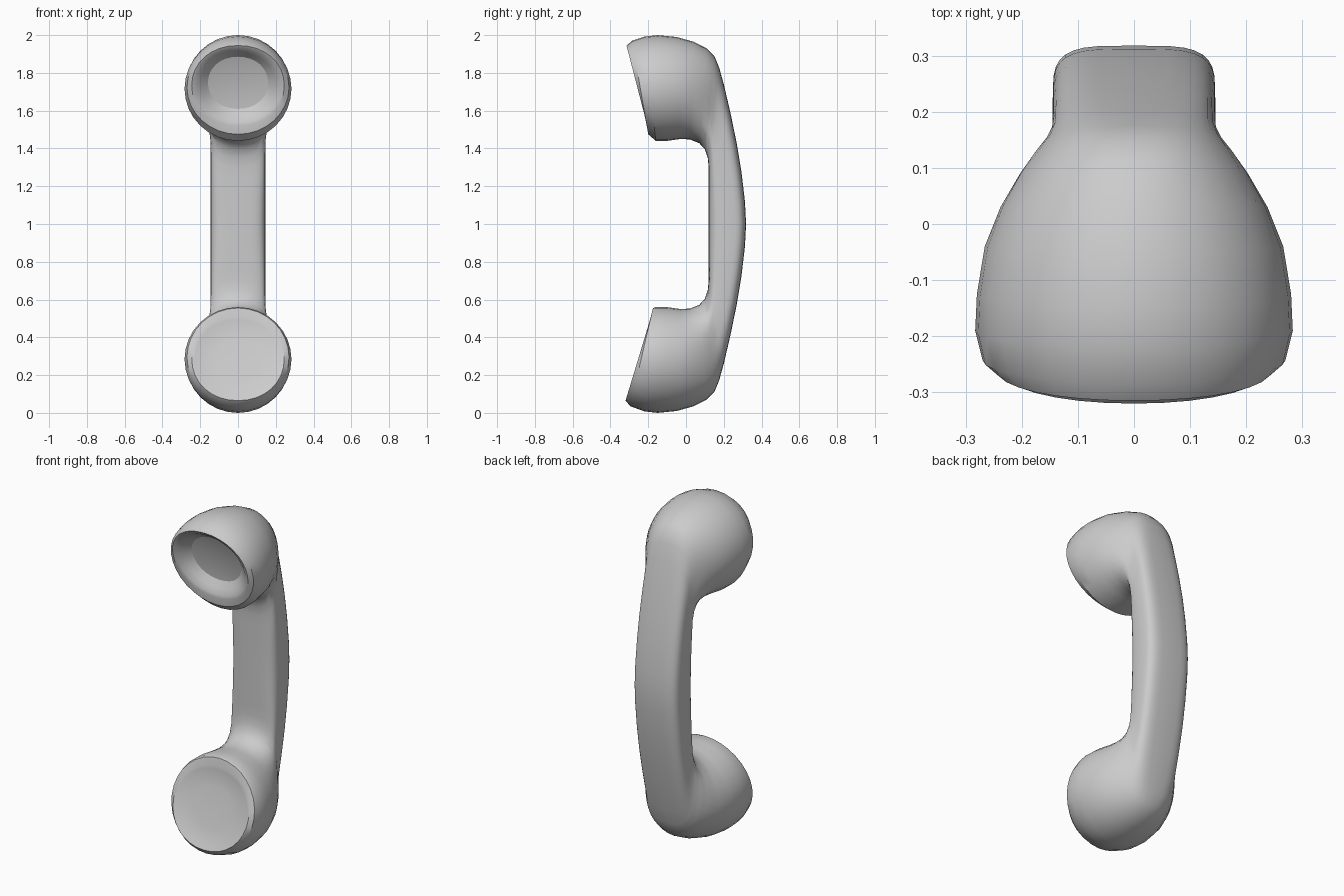
import bpy, bmesh, math
from mathutils import Vector

if "Cube" in bpy.data.objects:
    bpy.data.objects.remove(bpy.data.objects["Cube"])

SEG = 32

# Half of the sweep, from cup rim to grip middle:
# outer (y, z), inner (y, z), half width, superellipse power
CUP_UP = [((-.315, 1.945), (-.205, 1.52), .245, 2.1),
          ((-.285, 1.97), (-.20, 1.475), .270, 2.0)]
CUP_LOW = [((-.32, 1.935), (-.185, 1.49), .245, 2.1),
           ((-.295, 1.965), (-.175, 1.445), .270, 2.0)]
ARM = [((-.22, 1.992), (-.16, 1.44), .283, 2.0),
       ((-.15, 2.0), (-.10, 1.44), .280, 2.0),
       ((-.05, 1.99), (-.03, 1.45), .266, 2.0),
       ((.04, 1.965), (.02, 1.448), .238, 2.0),
       ((.11, 1.93), (.07, 1.428), .203, 2.1),
       ((.15, 1.89), (.10, 1.395), .177, 2.3),
       ((.175, 1.83), (.115, 1.35), .158, 2.7),
       ((.20, 1.74), (.12, 1.30), .147, 3.3),
       ((.235, 1.59), (.12, 1.24), .145, 3.8),
       ((.268, 1.43), (.12, 1.18), .145, 4.0),
       ((.293, 1.28), (.12, 1.12), .145, 4.0),
       ((.312, 1.12), (.12, 1.05), .145, 4.0)]
MIDDLE = [((.318, 1.0), (.12, 1.0), .145, 4.0)]


def flip(sections):
    return [((o[0], 2 - o[1]), (i[0], 2 - i[1]), w, n) for o, i, w, n in sections]


def spow(v, p):
    return math.copysign(abs(v) ** p, v)


def ring(bm, section, scale=1.0, sink=Vector((0, 0, 0))):
    outer, inner, w, n = section
    o, i = Vector((0, *outer)), Vector((0, *inner))
    mid, half = (o + i) / 2, (o - i) / 2
    verts = []
    for k in range(SEG):
        a = 2 * math.pi * k / SEG
        across = Vector((w * spow(math.sin(a), 2 / n), 0, 0))
        along = half * spow(math.cos(a), 2 / n)
        verts.append(bm.verts.new(mid + sink + (across + along) * scale))
    return verts


def bridge(bm, a, b):
    for k in range(SEG):
        j = (k + 1) % SEG
        bm.faces.new((a[k], a[j], b[j], b[k]))


def dish(bm, rim, section, steps):
    # sunken face of an earpiece or mouthpiece
    axis = Vector((0, *section[0])) - Vector((0, *section[1]))
    inward = Vector((0, abs(axis.z), -axis.y * math.copysign(1, axis.z))).normalized()
    prev = rim
    for scale, depth in steps:
        cur = ring(bm, section, scale, inward * depth)
        bridge(bm, prev, cur)
        prev = cur
    centre = bm.verts.new(sum((v.co for v in prev), Vector()) / SEG)
    for k in range(SEG):
        bm.faces.new((prev[k], prev[(k + 1) % SEG], centre))


bm = bmesh.new()
upper = CUP_UP + ARM
lower = flip(CUP_LOW + ARM)
sections = upper + MIDDLE + lower[::-1]

# Continuous body: upper cup, grip, lower cup
rings = [ring(bm, s) for s in sections]
for a, b in zip(rings, rings[1:]):
    bridge(bm, a, b)

# Deep earpiece dish and shallow mouthpiece dish
dish(bm, rings[0], sections[0], [(.92, .006), (.80, .03), (.65, .06), (.35, .07)])
dish(bm, rings[-1], sections[-1], [(.93, .003), (.82, .010), (.5, .016)])

bmesh.ops.recalc_face_normals(bm, faces=bm.faces)
mesh = bpy.data.meshes.new("handset")
bm.to_mesh(mesh)
bm.free()
handset = bpy.data.objects.new("handset", mesh)
bpy.context.collection.objects.link(handset)
bpy.context.view_layer.objects.active = handset
handset.select_set(True)
bpy.ops.object.shade_smooth_by_angle(angle=math.radians(30))
